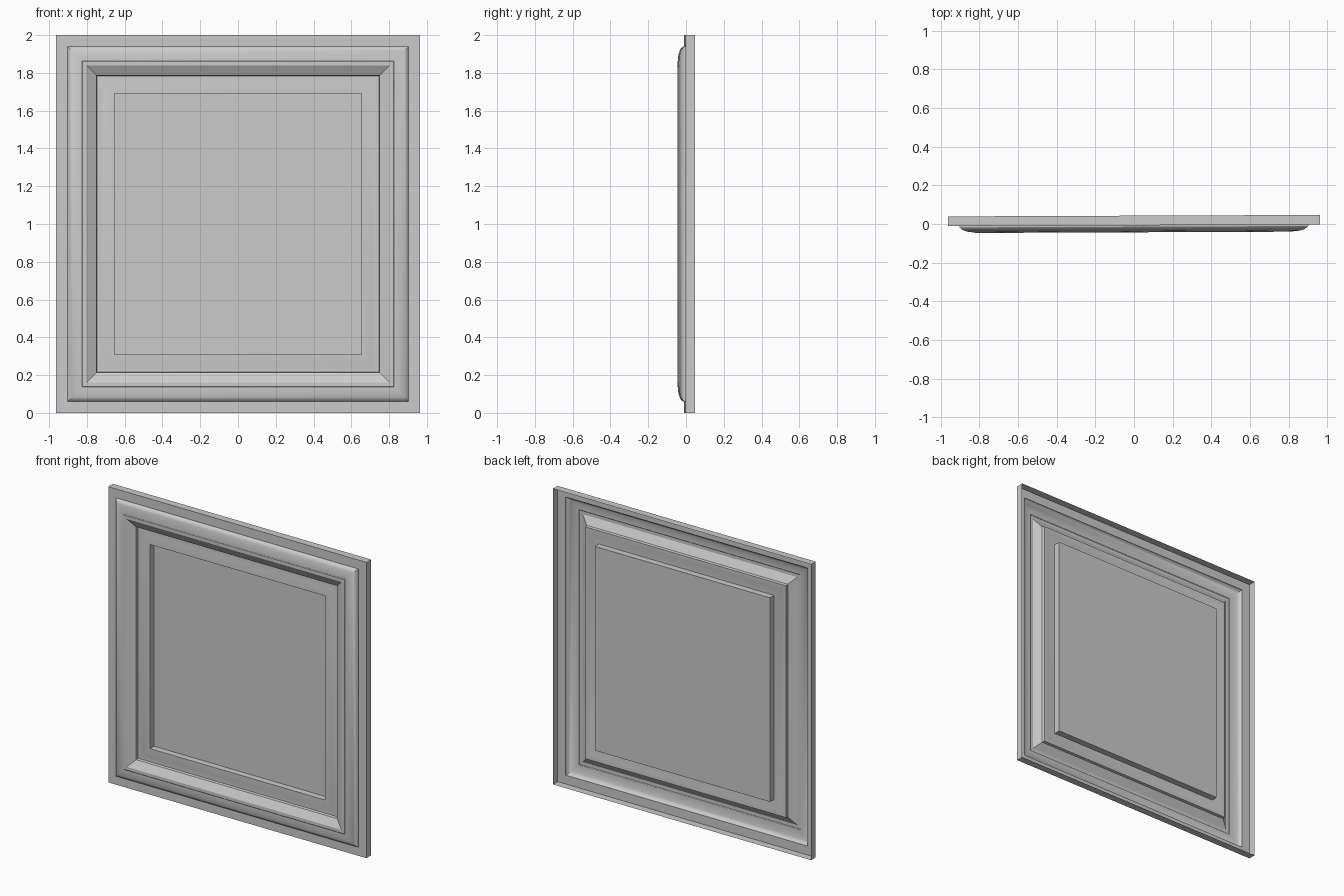
import bpy, bmesh, math

cube = bpy.data.objects.get("Cube")
if cube:
    bpy.data.objects.remove(cube, do_unlink=True)

HALF_W, HALF_H = 0.963, 1.0

# Plain grey finish
grey = bpy.data.materials.new("panel grey")
grey.use_nodes = True
colour = (0.6, 0.6, 0.6, 1)
grey.diffuse_color = colour
grey.node_tree.nodes["Principled BSDF"].inputs["Base Color"].default_value = colour

# Moulding section: (inset from the outer edge, depth)
section = [
    (0, 0.043), (0, -0.007),                              # skirt
    (0.06, -0.007), (0.061, -0.014),                      # flat rim and step
    (0.068, -0.022), (0.082, -0.03), (0.1, -0.036),
    (0.12, -0.039), (0.136, -0.04),                       # rounded shoulder
    (0.14, -0.043), (0.162, -0.043), (0.167, -0.04),      # raised bead
    (0.213, -0.014), (0.216, 0.004), (0.225, 0.004),      # inner bevel and groove
    (0.25, 0.0), (0.28, -0.004), (0.31, -0.005),          # sloping field
    (0.31, 0.038),                                        # wall of the recess
]

# Pressed sheet: one mitred rectangle per section point, bridged together
bm = bmesh.new()
rings = []
for inset, y in section:
    w, h = HALF_W - inset, HALF_H - inset
    rings.append([bm.verts.new((sx * w, y, 1 + sz * h))
                  for sx, sz in ((-1, -1), (1, -1), (1, 1), (-1, 1))])
for outer, inner in zip(rings, rings[1:]):
    for i in range(4):
        j = (i + 1) % 4
        bm.faces.new((outer[i], outer[j], inner[j], inner[i]))
bm.faces.new(rings[-1])                                   # centre panel

mesh = bpy.data.meshes.new("pressed_panel")
bm.to_mesh(mesh)
bm.free()
mesh.materials.append(grey)
panel = bpy.data.objects.new("pressed_panel", mesh)
bpy.context.collection.objects.link(panel)
panel.rotation_euler.z = 0.004

bpy.context.view_layer.objects.active = panel
panel.select_set(True)
bpy.ops.object.shade_smooth_by_angle(angle=math.radians(30))
